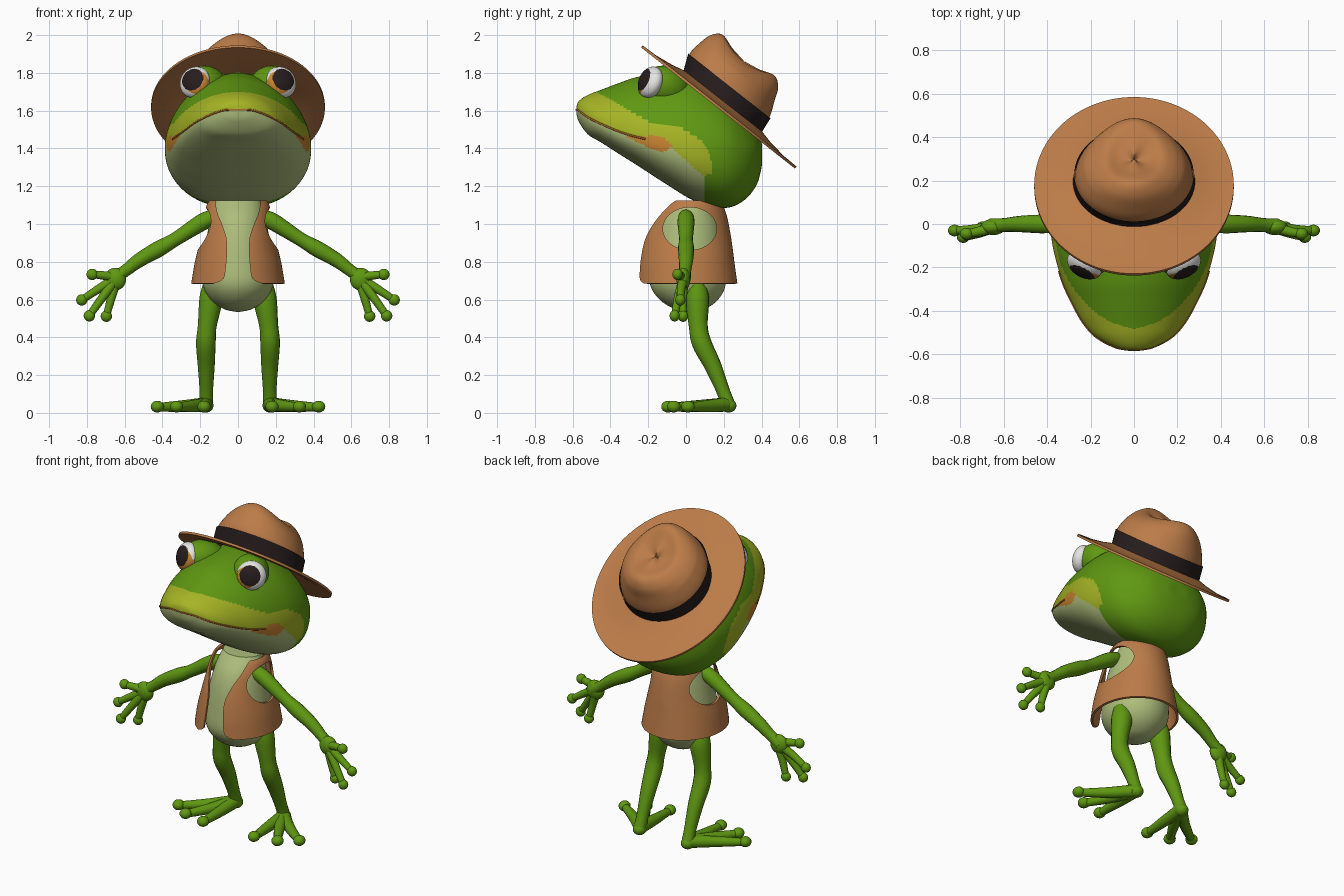
import bpy, bmesh, math
from mathutils import Matrix, Vector

if bpy.data.objects.get("Cube"):
    bpy.data.objects.remove(bpy.data.objects["Cube"])


def material(name, *rgb):
    m = bpy.data.materials.new(name)
    m.use_nodes = True
    m.diffuse_color = (*rgb, 1)
    m.node_tree.nodes["Principled BSDF"].inputs["Base Color"].default_value = (*rgb, 1)
    return m


green = material("leaf green", .115, .315, .006)
lime = material("yellow green", .38, .46, .018)
pale = material("pale belly", .42, .51, .2)
orange = material("orange", .58, .23, .03)
lip_brown = material("lip brown", .4, .13, .02)
tan = material("tan cloth", .5, .2, .065)
dark = material("dark brown", .02, .012, .012)
white = material("eye white", .78, .78, .76)


def finish(name, bm, mats, rule=None, angle=40):
    """Turn a bmesh into a smooth object, colouring faces by an optional rule."""
    bmesh.ops.recalc_face_normals(bm, faces=bm.faces)
    if rule:
        for f in bm.faces:
            f.material_index = rule(f.calc_center_median())
    me = bpy.data.meshes.new(name)
    bm.to_mesh(me)
    bm.free()
    ob = bpy.data.objects.new(name, me)
    bpy.context.collection.objects.link(ob)
    for m in mats:
        me.materials.append(m)
    activate(ob)
    bpy.ops.object.shade_smooth_by_angle(angle=math.radians(angle))
    return ob


def activate(ob):
    bpy.ops.object.select_all(action='DESELECT')
    ob.select_set(True)
    bpy.context.view_layer.objects.active = ob


def spline(rows, steps):
    """Resample rows of values along a smooth curve through them."""
    rows = [Vector(r) for r in rows]
    out = []
    for i in range(len(rows) - 1):
        b, c = rows[i], rows[i + 1]
        a, d = rows[max(i - 1, 0)], rows[min(i + 2, len(rows) - 1)]
        for k in range(steps):
            t = k / steps
            out.append(b + (c - a) * t / 2 + (2 * a - 5 * b + 4 * c - d) * t**2 / 2
                       + (3 * b - a - 3 * c + d) * t**3 / 2)
    return out + [rows[-1]]


def lerp(table, t):
    for (a, va), (b, vb) in zip(table, table[1:]):
        if t <= b:
            return va + (vb - va) * max(0, (t - a) / (b - a))
    return table[-1][1]


def loft(name, rings, mats, rule=None, caps=True, matrix=None, loop=False):
    bm = bmesh.new()
    vs = [[bm.verts.new(p) for p in ring] for ring in rings]
    n = len(vs[0])
    for a, b in zip(vs, vs[1:] + (vs[:1] if loop else [])):
        for k in range(n):
            bm.faces.new((a[k], a[(k + 1) % n], b[(k + 1) % n], b[k]))
    if caps:
        bm.faces.new(vs[0])
        bm.faces.new(vs[-1])
    if matrix:
        bm.transform(matrix)
    return finish(name, bm, mats, rule)


def ellipse(rx, ry, yc, z, n=64):
    angles = [2 * math.pi * k / n for k in range(n)]
    return [(rx * math.cos(a), yc + ry * math.sin(a), z) for a in angles]


def ball(name, pos, radii, mats, gaze=(0, 0, 1), rule=None, segs=24):
    bm = bmesh.new()
    turn = Vector(gaze).to_track_quat('Z', 'Y').to_matrix().to_4x4()
    m = Matrix.Translation(pos) @ turn @ Matrix.Diagonal((*radii, 1))
    bmesh.ops.create_uvsphere(bm, u_segments=segs, v_segments=segs * 2 // 3, radius=1, matrix=m)
    return finish(name, bm, mats, rule)


def tube(name, points, mat, steps=6):
    """Round limb through (x, y, z, radius) points."""
    rings = []
    rows = spline(points, steps)
    for i, p in enumerate(rows):
        way = (rows[min(i + 1, len(rows) - 1)] - rows[max(i - 1, 0)]).to_3d().normalized()
        side = way.cross(Vector((.3, .9, .25))).normalized()
        up = side.cross(way)
        rings.append([p.to_3d() + p.w * (side * x + up * y) for x, y, _ in ellipse(1, 1, 0, 0, 16)])
    return loft(name, rings, [mat])


# Head: stations of y, half width, mouth height, top, bottom
head_rows = spline([
    (-.581, .01, 1.605, 1.615, 1.588), (-.568, .085, 1.6, 1.65, 1.543),
    (-.52, .175, 1.565, 1.683, 1.475), (-.45, .237, 1.53, 1.71, 1.432),
    (-.35, .292, 1.488, 1.748, 1.368), (-.25, .335, 1.458, 1.78, 1.305),
    (-.1, .375, 1.425, 1.8, 1.208), (.05, .387, 1.4, 1.79, 1.12),
    (.2, .36, 1.39, 1.71, 1.085), (.3, .295, 1.38, 1.6, 1.12),
    (.37, .2, 1.375, 1.5, 1.2), (.4, .09, 1.37, 1.43, 1.3), (.403, .01, 1.37, 1.375, 1.365)], 16)
mouth = [(r[0], r[2]) for r in head_rows]
lime_top = [(-.58, 1.71), (-.47, 1.697), (-.35, 1.63), (-.19, 1.54), (-.03, 1.51), (.09, 1.44), (.135, 1.34)]


def head_ring(r):
    y, w, zm, zt, zb = r
    ring = []
    for c, s, _ in ellipse(1, 1, 0, 0, 128):
        p = 1.08 if s > 0 else .86
        height = zt - zm if s > 0 else zm - zb
        ring.append((math.copysign(abs(c)**p, c) * w, y, zm + math.copysign(abs(s)**p, s) * height))
    return ring


def head_colour(c):
    line = lerp(mouth, c.y)
    jaw = line if c.y < -.1 else 1.425 - .88 * (c.y + .1)
    # Pointed orange patch at the mouth corner
    if abs(c.z - line + .01) < .038 * min(1, (c.y + .33) * 6, (-.07 - c.y) * 20):
        return 3
    if c.z < jaw and c.y < .1:
        return 2
    return 1 if c.y < .135 and c.z < lerp(lime_top, c.y) and c.z > 1.26 else 0


loft("head", [head_ring(r) for r in head_rows], [green, lime, pale, orange], head_colour)

# Mouth line wrapping around the snout
half = [(r[1], r[0], r[2], .005) for r in head_rows[4::5] if r[0] < -.17]
tube("mouth_line", [(-x, y, z, r) for x, y, z, r in half[::-1]] + half, lip_brown, 3)

# Torso: height, width, depth, centre
torso = [(.535, .01, .01, .02), (.55, .075, .08, .02), (.6, .145, .155, .015), (.68, .187, .2, .01),
         (.8, .187, .195, .01), (.95, .162, .175, .015), (1.05, .14, .145, .025), (1.125, .12, .1, .05)]
loft("torso", [ellipse(w, d, c, z) for z, w, d, c in spline(torso, 6)], [pale])

# Vest: height, half width, front, back
vest_rows = [(.685, .248, -.26, .272), (.8, .228, -.25, .256), (.92, .199, -.227, .24),
             (1.04, .18, -.178, .217), (1.1, .166, -.135, .194), (1.125, .15, -.11, .175)]
vest = loft("vest", [ellipse(w, (b - f) / 2, (b + f) / 2, z, 96) for z, w, f, b in spline(vest_rows, 8)],
            [tan], caps=False)
opening = [(.6, .17), (.675, .14), (.7, .09), (.74, .068), (.9, .058), (1, .085), (1.07, .112), (1.2, .13)]
cutters = [
    loft("opening_cutter", [[(-w, -.5, z), (w, -.5, z), (w, -.02, z), (-w, -.02, z)]
                            for z, w in spline(opening, 4)], [tan]),
    loft("armhole_cutter", [[(x, .02 + a, .975 + b) for a, b, _ in ellipse(.142, .113, 0, 0, 48)]
                            for x in (-.5, .5)], [tan])]
solid = vest.modifiers.new("thickness", 'SOLIDIFY')
solid.thickness, solid.offset = .014, -1
for cutter in cutters:
    cut = vest.modifiers.new("cut", 'BOOLEAN')
    cut.object, cut.operation, cut.solver = cutter, 'DIFFERENCE', 'EXACT'
activate(vest)
for name in [m.name for m in vest.modifiers if m.type in {'SOLIDIFY', 'BOOLEAN'}]:
    bpy.ops.object.modifier_apply(modifier=name)
for cutter in cutters:
    bpy.data.objects.remove(cutter)
bpy.ops.object.shade_smooth_by_angle(angle=math.radians(35))

# Tilted hat: brim, crown sagging between front and back peaks, and band
tilt = Matrix.Translation((0, .178, 1.625)) @ Matrix.Rotation(math.radians(-38.2), 4, 'X')
brim = [(.25, .27, .035), (.33, .33, .016), (.43, .4, .002), (.518, .46, 0)]
brim += [(u, x, n - .014) for u, x, n in brim[::-1]]
loft("hat_brim", [ellipse(x, u, 0, n, 96) for u, x, n in brim], [tan], caps=False, matrix=tilt, loop=True)
crown = [(0, .255, .275, .02), (-.025, .27, .268, .115), (-.038, .25, .23, .2), (-.042, .225, .185, .268),
         (-.045, .175, .13, .306), (-.045, .09, .07, .282), (-.045, .004, .004, .268)]
loft("hat_crown", [[(a, b, z - .4 * max(0, n - .2) * (a / x)**2) for a, b, z in ellipse(x, u, c, n)]
                   for c, u, x, n in spline(crown, 6)], [tan], matrix=tilt)
loft("hat_band", [ellipse(x + .007, u + .007, c, n) for c, u, x, n in spline(crown[:2], 4)],
     [dark], caps=False, matrix=tilt)

for side, s in (("left", 1), ("right", -1)):
    def flip(*p):
        return (p[0] * s, *p[1:])

    # Flattened eye with iris and pupil, set in a green brow
    centre = Vector(flip(.228, -.188, 1.75))
    gaze = Vector(flip(.47, -.8, .33)).normalized()

    def eye_colour(c):
        def off_axis(shift):
            v = c - centre - Vector(flip(*shift))
            return (v - gaze * v.dot(gaze)).length
        if (c - centre).dot(gaze) < 0:
            return 0
        return 2 if off_axis((-.008, 0, 0)) < .061 else 1 if off_axis((-.025, -.01, -.012)) < .062 else 0

    ball(side + "_eye", centre, (.086, .086, .055), [white, orange, dark], gaze, eye_colour, 96)
    ball(side + "_brow", centre - gaze * .1 + Vector(flip(-.014, 0, .012)), (.106, .106, .135),
         [green], gaze, segs=36)

    # Arm, palm and fingers
    tube(side + "_arm", [flip(*p) for p in (
        (.1, 0, 1.045, .035), (.18, 0, 1.015, .045), (.33, 0, .92, .037), (.42, 0, .868, .043),
        (.52, 0, .81, .038), (.6, -.005, .75, .032), (.66, -.01, .71, .036))], green)
    ball(side + "_palm", flip(.65, -.014, .708), (.058, .037, .06), [green])
    tips = [(.772, -.045, .733), (.827, -.03, .598), (.787, -.06, .514), (.697, -.015, .512)]
    for i, (x, y, z) in enumerate(tips):
        finger = f"{side}_finger_{i + 1}"
        middle = ((x + .64) / 2, y / 2 - .01, (z + .72) / 2, .023)
        tube(finger, [flip(*p) for p in ((.64, -.01, .715, .028), middle, (x, y, z, .019))], green)
        ball(finger + "_tip", flip(x, y, z), (.03, .027, .03), [green])

    # Leg, heel and toes
    tube(side + "_leg", [flip(*p) for p in (
        (.135, .055, .68, .05), (.143, .06, .6, .062), (.163, .065, .46, .05), (.17, .083, .37, .052),
        (.168, .142, .25, .045), (.168, .195, .12, .036), (.17, .222, .045, .038))], green)
    ball(side + "_heel", flip(.17, .225, .038), (.04, .042, .036), [green])
    for i, (x, y) in enumerate([(.18, -.095), (.325, -.065), (.427, .01)]):
        toe = f"{side}_toe_{i + 1}"
        middle = (.17 + (x - .17) * .45, .22 + (y - .22) * .5, .036, .032)
        tube(toe, [flip(*p) for p in ((.17, .22, .045, .038), middle, (x, y, .03, .022))], green)
        ball(toe + "_tip", flip(x, y, .033), (.035, .036, .031), [green])
